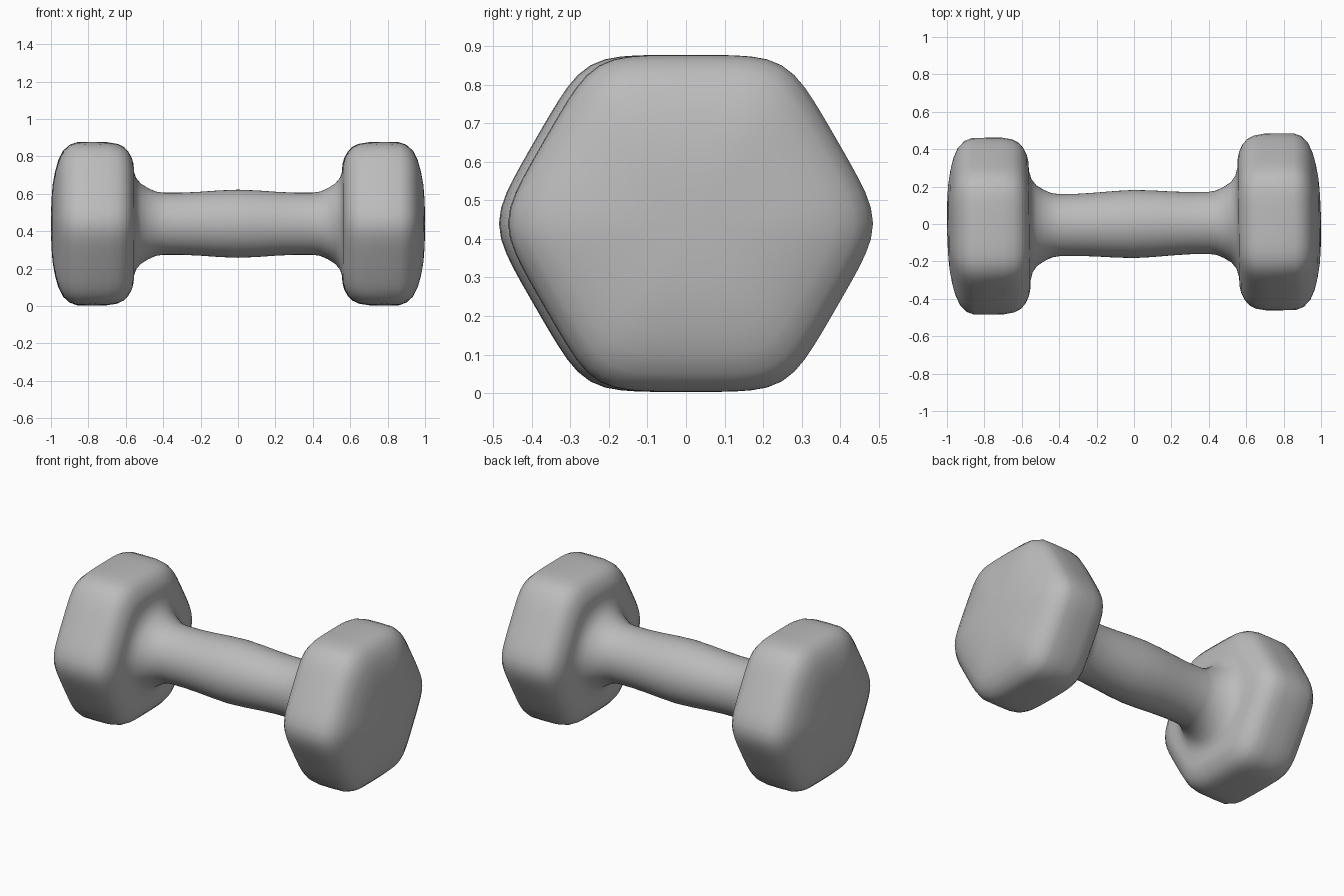
import bpy, bmesh, math
from mathutils import Matrix

cube = bpy.data.objects.get("Cube")
if cube:
    bpy.data.objects.remove(cube, do_unlink=True)

SIDES = 72
HEIGHT = 0.44
TILT = 0.015

# Half profile from the middle outwards: x, radius, how hexagonal (0 round, 1 hexagon)
PROFILE = [
    (0.0, 0.182, 0), (0.1, 0.178, 0), (0.2, 0.171, 0), (0.3, 0.166, 0),
    (0.4, 0.166, 0), (0.44, 0.172, 0), (0.48, 0.19, 0), (0.52, 0.215, 0),
    (0.545, 0.245, 0.2), (0.557, 0.28, 0.5), (0.56, 0.32, 0.9),
    (0.568, 0.35, 1), (0.587, 0.385, 1), (0.61, 0.41, 1), (0.645, 0.427, 1),
    (0.7, 0.436, 1), (0.78, 0.437, 1), (0.86, 0.436, 1), (0.9, 0.422, 1),
    (0.935, 0.39, 1), (0.96, 0.34, 1), (0.977, 0.28, 1), (0.99, 0.21, 1),
    (0.996, 0.14, 1), (0.999, 0.07, 1),
]


def hexagon_factor(a):
    """Polar radius of a soft hexagon, flat at the top and bottom."""
    p = 10.8
    total = sum(abs(math.cos(a - math.pi / 2 - k * math.pi / 3)) ** p for k in range(3))
    return total ** (-1 / p)


def make_material(name, colour):
    mat = bpy.data.materials.new(name)
    mat.use_nodes = True
    mat.diffuse_color = colour
    mat.node_tree.nodes["Principled BSDF"].inputs["Base Color"].default_value = colour
    return mat


# Loft the handle and both weights as one continuous skin
bm = bmesh.new()
stations = [(-x, r, h) for x, r, h in reversed(PROFILE[1:])] + PROFILE
rings = []
for x, radius, hexness in stations:
    ring = []
    for i in range(SIDES):
        a = 2 * math.pi * i / SIDES
        r = radius * (1 + hexness * (hexagon_factor(a) - 1))
        ring.append(bm.verts.new((x, r * math.cos(a), r * math.sin(a))))
    rings.append(ring)
for r0, r1 in zip(rings, rings[1:]):
    for i in range(SIDES):
        j = (i + 1) % SIDES
        bm.faces.new((r0[i], r0[j], r1[j], r1[i]))

# Close the outer ends
for ring, x in ((rings[0], -1), (rings[-1], 1)):
    tip = bm.verts.new((x, 0, 0))
    for i in range(SIDES):
        bm.faces.new((ring[i], ring[(i + 1) % SIDES], tip))
bmesh.ops.recalc_face_normals(bm, faces=bm.faces)

# Turn slightly and stand on the floor
bm.transform(Matrix.Translation((0, 0, HEIGHT)) @ Matrix.Rotation(TILT, 4, "Z"))
for f in bm.faces:
    f.smooth = True

mesh = bpy.data.meshes.new("dumbbell")
bm.to_mesh(mesh)
bm.free()
mesh.materials.append(make_material("grey", (0.5, 0.5, 0.5, 1)))
bpy.context.collection.objects.link(bpy.data.objects.new("dumbbell", mesh))
